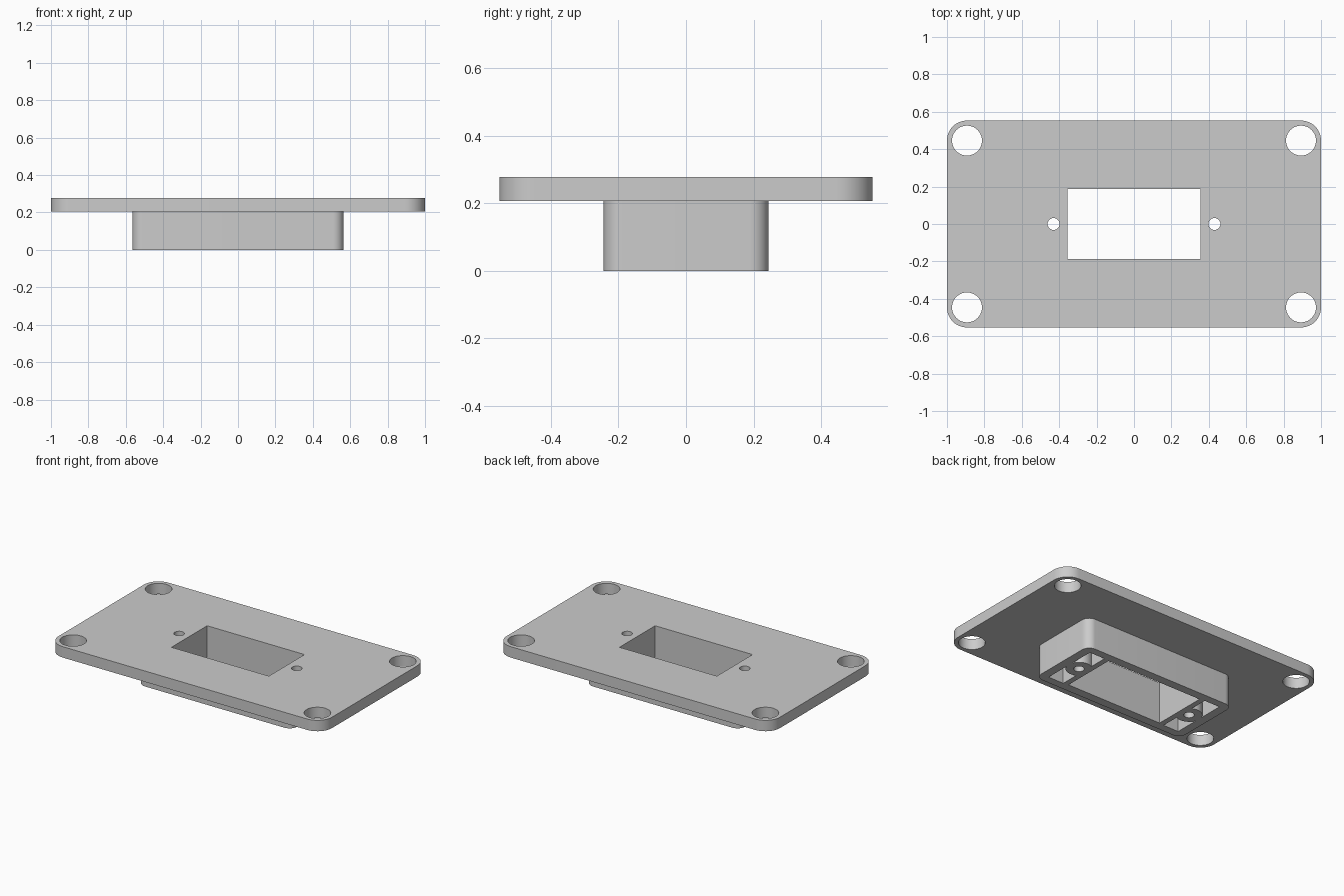
import bpy, bmesh
from math import sin, cos, pi, acos, asin
from mathutils import Vector

cube = bpy.data.objects.get("Cube")
if cube:
    bpy.data.objects.remove(cube, do_unlink=True)

grey = bpy.data.materials.new("light grey")
grey.use_nodes = True
colour = (0.6, 0.6, 0.6, 1)
grey.diffuse_color = colour
grey.node_tree.nodes["Principled BSDF"].inputs["Base Color"].default_value = colour

PLATE_BOTTOM, PLATE_TOP = 0.206, 0.278
WINDOW = (0.356, 0.186)
SCREW_X, SCREW_R, POST_R = 0.43, 0.032, 0.08


def arc(cx, cy, r, a0, a1, n):
    return [(cx + r * cos(a0 + (a1 - a0) * i / n),
             cy + r * sin(a0 + (a1 - a0) * i / n)) for i in range(n + 1)]


def circle(cx, cy, r, n=40):
    return arc(cx, cy, r, 0, 2 * pi, n)[:-1]


def rectangle(hx, hy):
    return [(-hx, -hy), (hx, -hy), (hx, hy), (-hx, hy)]


def rounded_rectangle(hx, hy, r):
    pts = []
    for k, (sx, sy) in enumerate([(1, 1), (-1, 1), (-1, -1), (1, -1)]):
        pts += arc(sx * (hx - r), sy * (hy - r), r, k * pi / 2, (k + 1) * pi / 2, 12)
    return pts


def pocket(sx, sy):
    """Recess beside a screw post, bounded by the post's round wall."""
    x0, x1, y1 = 0.392, 0.506, 0.192
    a0 = acos((x1 - SCREW_X) / POST_R)
    a1 = acos((x0 - SCREW_X) / POST_R)
    pts = arc(SCREW_X, 0, POST_R, a0, a1, 14) + [(x0, y1), (x1, y1)]
    return [(sx * x, sy * y) for x, y in pts]


def extruded(name, loops, z0, z1):
    """Solid made from an outline and its holes."""
    bm = bmesh.new()
    edges = []
    for loop in loops:
        vs = [bm.verts.new((x, y, z0)) for x, y in loop]
        edges += [bm.edges.new((vs[i - 1], vs[i])) for i in range(len(vs))]
    bmesh.ops.triangle_fill(bm, edges=edges, use_beauty=True, normal=Vector((0, 0, 1)))
    res = bmesh.ops.extrude_face_region(bm, geom=bm.faces[:], use_keep_orig=True)
    top = [v for v in res["geom"] if isinstance(v, bmesh.types.BMVert)]
    bmesh.ops.translate(bm, verts=top, vec=(0, 0, z1 - z0))
    bmesh.ops.recalc_face_normals(bm, faces=bm.faces[:])
    mesh = bpy.data.meshes.new(name)
    bm.to_mesh(mesh)
    bm.free()
    mesh.materials.append(grey)
    obj = bpy.data.objects.new(name, mesh)
    bpy.context.collection.objects.link(obj)
    bpy.ops.object.select_all(action="DESELECT")
    obj.select_set(True)
    bpy.context.view_layer.objects.active = obj
    bpy.ops.object.shade_smooth_by_angle(angle=pi / 6)
    return obj


signs = [(sx, sy) for sx in (-1, 1) for sy in (-1, 1)]
screw_holes = [circle(s * SCREW_X, 0, SCREW_R, 28) for s in (-1, 1)]
openings = [rectangle(*WINDOW)] + screw_holes

# Mounting plate with corner bolt holes
bolt_holes = [circle(sx * 0.893, sy * 0.446, 0.08) for sx, sy in signs]
extruded("mounting_plate", [rounded_rectangle(1, 0.553, 0.107)] + bolt_holes + openings,
         PLATE_BOTTOM, PLATE_TOP)

# Hollow socket housing below the plate, with screw posts
extruded("socket_housing", [rounded_rectangle(0.564, 0.244, 0.055)] + openings
         + [pocket(sx, sy) for sx, sy in signs], 0, PLATE_BOTTOM)
